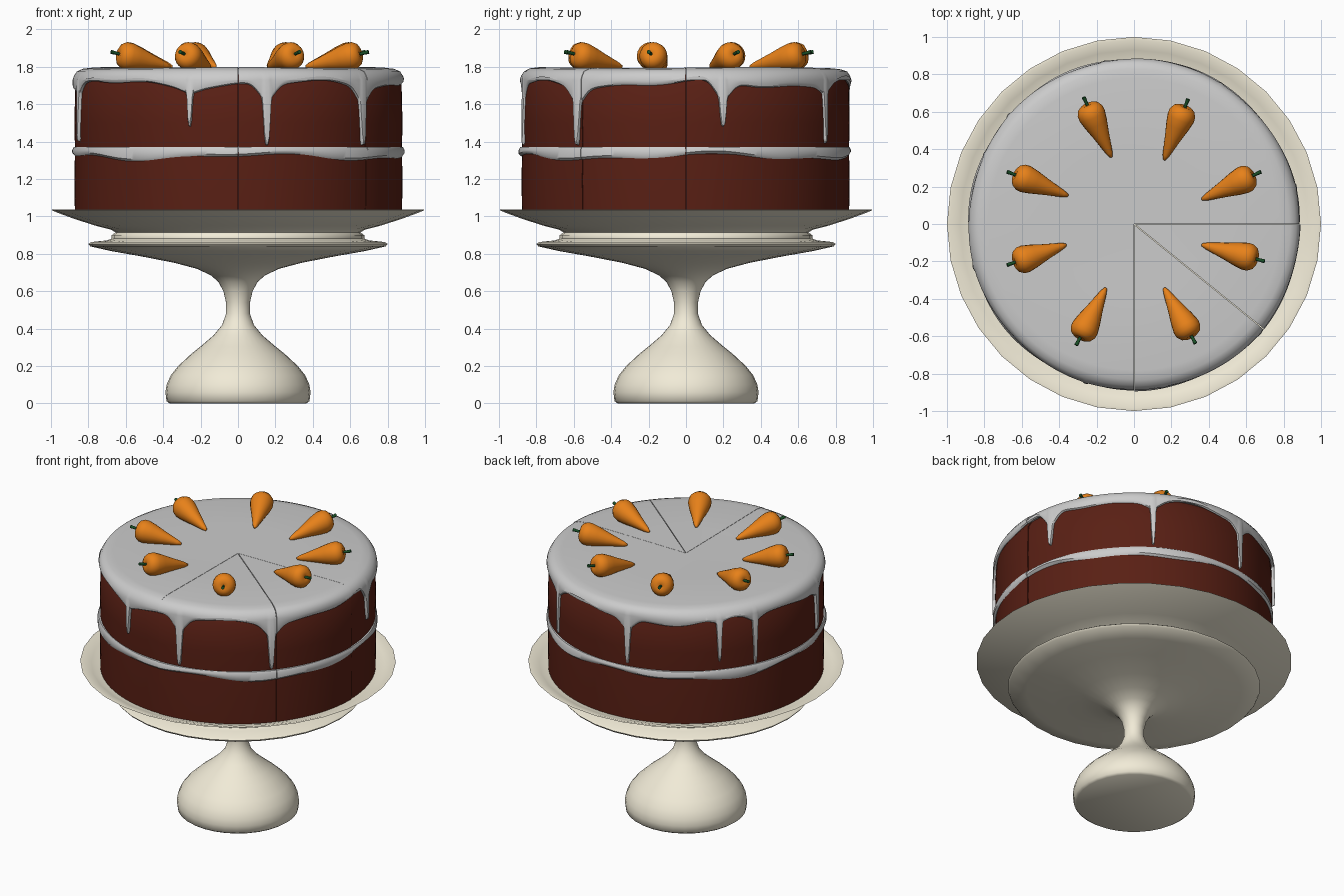
import bpy, bmesh, math
from mathutils import Vector

if "Cube" in bpy.data.objects:
    bpy.data.objects.remove(bpy.data.objects["Cube"])


def material(name, rgb):
    m = bpy.data.materials.new(name)
    m.diffuse_color = (*rgb, 1)
    m.use_nodes = True
    m.node_tree.nodes["Principled BSDF"].inputs["Base Color"].default_value = m.diffuse_color
    return m


CREAM = material("cream_ceramic", (0.88, 0.83, 0.68))
SPONGE = material("dark_sponge", (0.10, 0.014, 0.007))
ORANGE = material("carrot_orange", (0.80, 0.22, 0.01))
GREEN = material("stem_green", (0.01, 0.08, 0.02))


def finish(name, bm, mat=None, angle=40):
    bmesh.ops.remove_doubles(bm, verts=bm.verts, dist=1e-5)
    bmesh.ops.recalc_face_normals(bm, faces=bm.faces)
    me = bpy.data.meshes.new(name)
    bm.to_mesh(me)
    bm.free()
    ob = bpy.data.objects.new(name, me)
    bpy.context.collection.objects.link(ob)
    if mat:
        me.materials.append(mat)
    bpy.ops.object.select_all(action='DESELECT')
    ob.select_set(True)
    bpy.context.view_layer.objects.active = ob
    bpy.ops.object.shade_smooth_by_angle(angle=math.radians(angle))
    return ob


def revolve(name, profile, a0=0, a1=360, steps=32, mat=None, angle=40):
    """Sweep profile(angle) -> [(r, z)...] about z; cap the ends if partial."""
    bm = bmesh.new()
    rings = []
    for i in range(steps + 1):
        a = a0 + (a1 - a0) * i / steps
        c, s = math.cos(math.radians(a)), math.sin(math.radians(a))
        rings.append([bm.verts.new((r * c, r * s, z)) for r, z in profile(a)])
    for A, B in zip(rings, rings[1:]):
        for k in range(len(A) - 1):
            bm.faces.new((A[k], B[k], B[k + 1], A[k + 1]))
    if a1 - a0 < 360:
        bm.faces.new(rings[0])
        bm.faces.new(rings[-1])
    bmesh.ops.dissolve_degenerate(bm, edges=bm.edges, dist=1e-6)
    return finish(name, bm, mat, angle)


# Cake stand: foot, stem, ridge and plate in one turned profile
stand = [(0, 0), (.365, 0), (.382, .012), (.388, .06), (.382, .10), (.36, .15),
         (.32, .20), (.25, .265), (.20, .305), (.13, .365), (.085, .42),
         (.064, .48), (.064, .54), (.078, .60), (.105, .65), (.145, .685),
         (.22, .72), (.34, .752), (.52, .787), (.68, .815), (.79, .84),
         (.80, .853), (.785, .863), (.70, .872), (.675, .882), (.675, .90),
         (.655, .915), (.68, .93), (.76, .95), (.87, .985), (.96, 1.018),
         (1.0, 1.035), (.985, 1.037), (.93, 1.02), (.89, 1.005), (.8, 1.0), (0, 1.0)]
revolve("cake_stand", lambda a: stand, mat=CREAM, angle=60)


# Cake cross-sections
def lower_sponge(a):
    return [(0, .99), (.85, .99), (.872, 1.0), (.875, 1.2), (.872, 1.335),
            (.86, 1.345), (0, 1.345)]


def upper_sponge(a):
    return [(0, 1.36), (.86, 1.36), (.872, 1.37), (.875, 1.5), (.87, 1.70),
            (.84, 1.75), (0, 1.76)]


def filling(a):
    t = math.radians(a)
    low = 1.317 + .014 * math.sin(4 * t + 1) + .008 * math.sin(9 * t)
    out = .886 + .004 * math.sin(7 * t)
    return [(0, 1.34), (.865, 1.33), (.876, low), (out, low + .012),
            (out, 1.355), (out - .008, 1.37), (.86, 1.374), (0, 1.374)]


# Drips: azimuth, lowest z, half width in degrees, shoulder depth
DRIPS = [(13, 1.48, 1.2, .10), (58, 1.39, 1.0, .04), (100, 1.39, 1.2, .07),
         (139, 1.43, 1.0, .03), (155, 1.37, 1.0, .04), (195, 1.40, 1.2, .05),
         (253, 1.48, 0.9, .02), (280, 1.38, 1.3, .09), (319, 1.38, 1.3, .08)]


def top_icing(a):
    t = math.radians(a)
    low = 1.705 + .018 * math.sin(5 * t + 1.2) + .010 * math.sin(11 * t)
    bulge = 0
    for az, end, w, shoulder in DRIPS:
        d = abs((a - az + 180) % 360 - 180)
        low -= shoulder * math.exp(-(d / 4) ** 2)
        col = math.exp(-min(d / w, 5) ** 4)
        low += (end - low) * col
        bulge += .006 * col
    out = .884 + .003 * math.sin(6 * t) + bulge
    top = 1.795 + .003 * math.sin(3 * t)
    return [(0, 1.79), (.4, 1.793), (.78, top), (.83, top - .006), (.862, 1.775),
            (.878, 1.75), (out - bulge / 2, 1.73), (out, low + .02),
            (out - .003, low + .006), (.872, low), (.862, low + .01),
            (.84, 1.745), (0, 1.755)]


# Whole cake minus two loosened slices
WEDGES = [("main", 0, 270, 0), ("slice_a", 270, 321, .005), ("slice_b", 321, 360, .005)]
LAYERS = [("lower_sponge", lower_sponge, 2.5, SPONGE), ("filling", filling, 1.5, None),
          ("upper_sponge", upper_sponge, 2.5, SPONGE), ("top_icing", top_icing, .4, None)]
for wname, a0, a1, shift in WEDGES:
    mid = math.radians((a0 + a1) / 2)
    for lname, prof, step, mat in LAYERS:
        ob = revolve(f"{wname}_{lname}", prof, a0, a1, math.ceil((a1 - a0) / step), mat)
        ob.location = (shift * math.cos(mid), shift * math.sin(mid), 0)

# Carrot decorations: tip and stem end seen from above
carrot = [(0, 0), (.008, .004), (.018, .03), (.045, .14), (.064, .21), (.074, .26),
          (.072, .29), (.058, .315), (.035, .328), (.012, .325), (0, .32)]
stem = [(0, .31), (.008, .31), (.009, .345), (.011, .374), (0, .376)]
PLACES = [((.36, .13), (.68, .28)), ((.16, .34), (.29, .67)),
          ((-.12, .355), (-.27, .68)), ((-.35, .15), (-.68, .28)),
          ((-.36, -.11), (-.68, -.22)), ((-.15, -.34), (-.31, -.65)),
          ((.16, -.34), (.33, -.64)), ((.36, -.11), (.70, -.20))]
for i, (tip, end) in enumerate(PLACES, 1):
    start = Vector((*tip, 1.80))
    aim = Vector((*end, 1.88)) - start
    for name, prof, n, mat in (("carrot", carrot, 20, ORANGE), ("carrot_stem", stem, 8, GREEN)):
        ob = revolve(f"{name}_{i}", lambda a: prof, steps=n, mat=mat, angle=60)
        ob.location = start
        ob.rotation_mode = 'QUATERNION'
        ob.rotation_quaternion = aim.to_track_quat('Z', 'Y')
        ob.scale = (1, 1, aim.length / .376)
